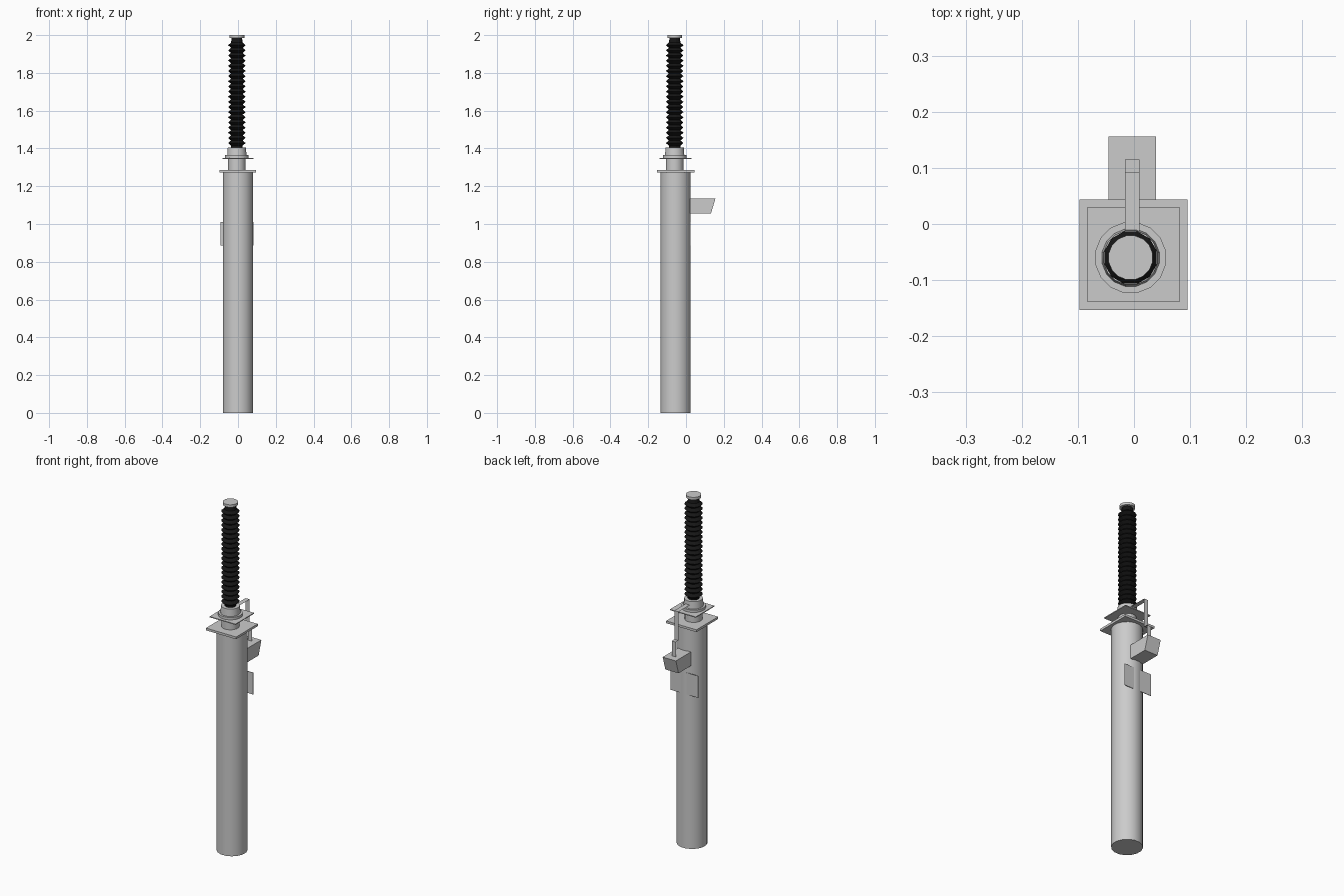
import bpy, bmesh, math

if "Cube" in bpy.data.objects:
    bpy.data.objects.remove(bpy.data.objects["Cube"])

CX, CY = -0.006, -0.06   # axis of the insulator stack


def make(name, verts, faces, mat=None, smooth=False):
    me = bpy.data.meshes.new(name)
    me.from_pydata(verts, [], faces)
    bm = bmesh.new()
    bm.from_mesh(me)
    bmesh.ops.recalc_face_normals(bm, faces=bm.faces)
    bm.to_mesh(me)
    bm.free()
    ob = bpy.data.objects.new(name, me)
    bpy.context.collection.objects.link(ob)
    if mat:
        me.materials.append(mat)
    if smooth:
        bpy.context.view_layer.objects.active = ob
        ob.select_set(True)
        bpy.ops.object.shade_smooth_by_angle(angle=math.radians(35))
        ob.select_set(False)
    return ob


def lathe(name, profile, cx, cy, n, mat=None, smooth=False):
    """Revolve (radius, z) points, closing both ends with caps."""
    verts = [(cx + r * math.cos((k + .5) * math.tau / n),
              cy + r * math.sin((k + .5) * math.tau / n), z)
             for r, z in profile for k in range(n)]
    faces = [(i * n + k, i * n + (k + 1) % n, (i + 1) * n + (k + 1) % n, (i + 1) * n + k)
             for i in range(len(profile) - 1) for k in range(n)]
    top = (len(profile) - 1) * n
    faces += [tuple(range(n)), tuple(range(top, top + n))]
    return make(name, verts, faces, mat, smooth)


def extrude_x(name, outline, x0, x1):
    """Extrude a (y, z) outline between two x positions."""
    n = len(outline)
    verts = [(x, y, z) for x in (x0, x1) for y, z in outline]
    faces = [(i, (i + 1) % n, n + (i + 1) % n, n + i) for i in range(n)]
    faces += [tuple(range(n)), tuple(range(n, 2 * n))]
    return make(name, verts, faces)


def box(name, x0, x1, y0, y1, z0, z1):
    return extrude_x(name, [(y0, z0), (y1, z0), (y1, z1), (y0, z1)], x0, x1)


black = bpy.data.materials.new("black_rubber")
black.diffuse_color = (0.008, 0.008, 0.008, 1)
black.use_nodes = True
black.node_tree.nodes["Principled BSDF"].inputs["Base Color"].default_value = black.diffuse_color

# main post and its square plates
lathe("post", [(0.081, 0), (0.081, 1.272)], 0, -0.055, 16, smooth=True)
box("base_plate", -0.097, 0.095, -0.153, 0.044, 1.272, 1.285)
box("upper_plate", -0.083, 0.081, -0.139, 0.030, 1.345, 1.350)

# neck, flange and tapered collar
lathe("neck", [(0.047, 1.285), (0.047, 1.345)], CX, CY, 16, smooth=True)
lathe("collar", [(0.064, 1.350), (0.064, 1.364), (0.052, 1.364), (0.049, 1.405)],
      CX, CY, 16, smooth=True)

# ribbed insulator
ribs, z0, z1 = 20, 1.415, 1.96
step = (z1 - z0) / ribs
profile = [(0.030, 1.400)]
for i in range(ribs):
    z = z0 + i * step
    profile += [(0.032, z), (0.048, z + step * 0.5)]
profile += [(0.032, z1), (0.028, 1.986)]
lathe("insulator", profile, CX, CY, 12, black)
lathe("top_cap", [(0.040, 1.985), (0.040, 2.0)], CX, CY, 16, smooth=True)

# thin bent strap from the collar down to the box
path = [(-0.015, 1.385), (0.092, 1.385), (0.092, 1.22), (0.115, 1.22), (0.115, 1.13)]
make("strap", [(x, y, z) for y, z in path for x in (-0.016, 0.010)],
     [(2 * i, 2 * i + 1, 2 * i + 3, 2 * i + 2) for i in range(len(path) - 1)])

# box with slanted outer end
extrude_x("junction_box", [(0.020, 1.055), (0.132, 1.055), (0.156, 1.135), (0.020, 1.135)],
          -0.045, 0.039)

# flat panel on the back of the post
box("back_panel", -0.093, 0.081, 0.020, 0.023, 0.885, 1.01)
